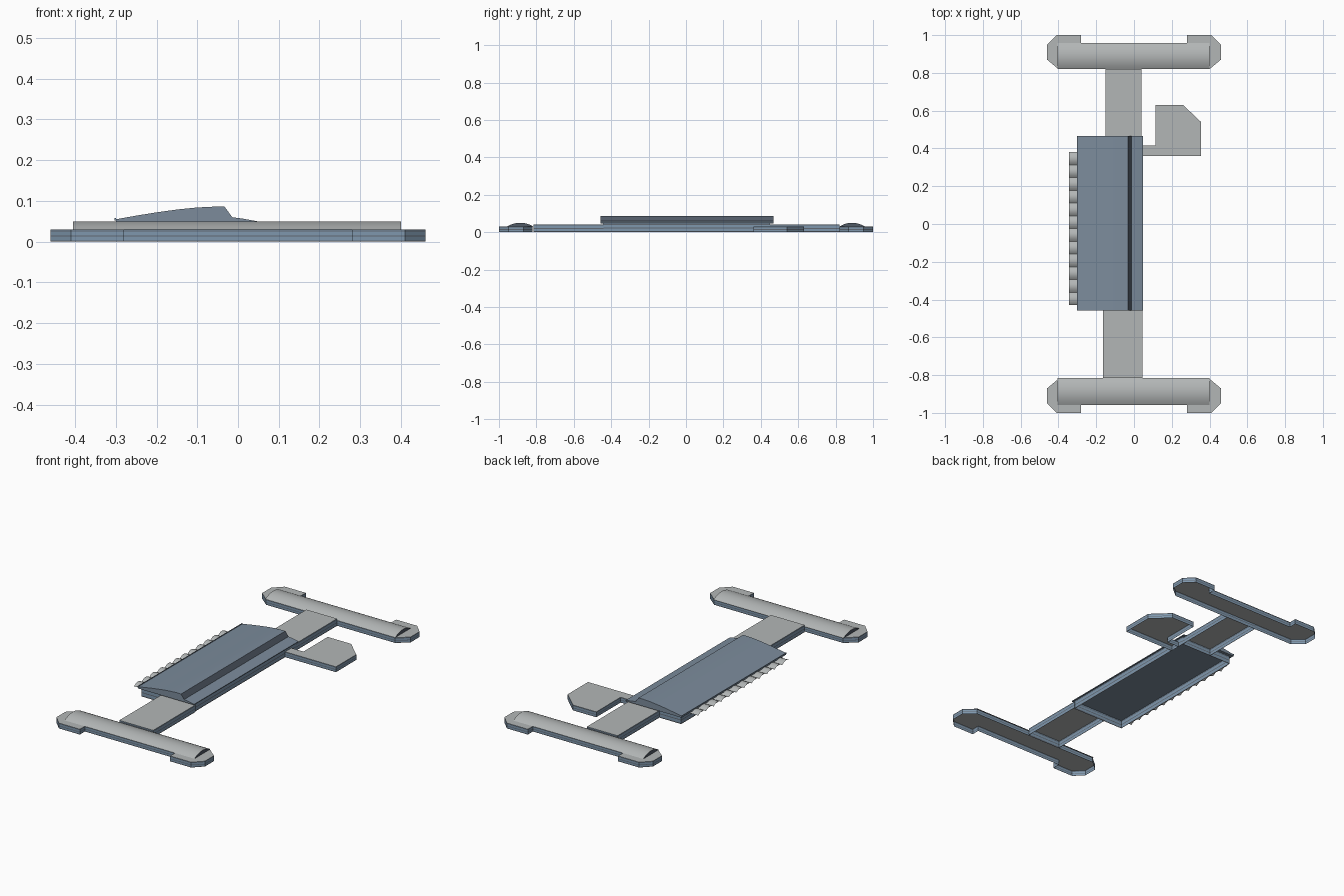
import bpy
import math

if "Cube" in bpy.data.objects:
    bpy.data.objects.remove(bpy.data.objects["Cube"])


def material(name, colour):
    m = bpy.data.materials.new(name)
    m.use_nodes = True
    m.diffuse_color = (*colour, 1)
    m.node_tree.nodes["Principled BSDF"].inputs["Base Color"].default_value = (*colour, 1)
    return m


GREY = material("pale grey roof", (0.45, 0.47, 0.47))
SLATE = material("slate blue roof", (0.20, 0.26, 0.33))
GLASS = material("blue glass", (0.21, 0.31, 0.42))
BAND = material("dark band", (0.12, 0.14, 0.17))
DARK = material("dark window", (0.08, 0.10, 0.13))


def build(name, verts, faces, mats, indices, smooth=False):
    mesh = bpy.data.meshes.new(name)
    mesh.from_pydata(verts, [], faces)
    for m in mats:
        mesh.materials.append(m)
    for poly, i in zip(mesh.polygons, indices):
        poly.material_index = i
    mesh.update()
    ob = bpy.data.objects.new(name, mesh)
    bpy.context.collection.objects.link(ob)
    if smooth:
        bpy.ops.object.select_all(action="DESELECT")
        ob.select_set(True)
        bpy.context.view_layer.objects.active = ob
        bpy.ops.object.shade_smooth_by_angle(angle=math.radians(30))
    return ob


def banded_block(name, outline, height, roof=GREY):
    """Open-bottomed block: counterclockwise outline, striped walls, flat roof."""
    levels = [height * f for f in (0, 0.12, 0.42, 0.52, 0.82, 0.9, 1)]
    n = len(outline)
    verts = [(x, y, z) for z in levels for x, y in outline]
    faces, idx = [], []
    for k in range(len(levels) - 1):
        for i in range(n):
            j = (i + 1) % n
            faces.append((k * n + i, k * n + j, k * n + n + j, k * n + n + i))
            idx.append(1 if k % 2 else 2)
    faces.append(tuple(range((len(levels) - 1) * n, len(levels) * n)))
    idx.append(0)
    return build(name, verts, faces, [roof, GLASS, BAND], idx)


def rectangle(x0, x1, y0, y1):
    return [(x0, y0), (x1, y0), (x1, y1), (x0, y1)]


def vault(name, x0, x1, y0, y1, z, rise, ends=True, steps=12):
    """Barrel roof running along x, optionally with glazed ends."""
    n = steps + 1
    arc = []
    for i in range(n):
        t = 2 * i / steps - 1
        arc.append(((y0 + y1) / 2 + t * (y1 - y0) / 2, z + rise * (1 - t * t)))
    verts = [(x, y, h) for x in (x0, x1) for y, h in arc]
    faces = [(i, n + i, n + i + 1, i + 1) for i in range(steps)]
    idx = [0] * steps
    if ends:
        faces += [tuple(range(n)), tuple(reversed(range(n, 2 * n)))]
        idx += [1, 1]
    return build(name, verts, faces, [GREY, DARK], idx, smooth=True)


# End concourses with barrel roofs, one at the back and one at the front
half = [(0.40, 0.82), (0.46, 0.87), (0.46, 0.95), (0.41, 1.0), (0.28, 1.0), (0.28, 0.955)]
concourse = half + [(-x, y) for x, y in reversed(half)]
banded_block("back_concourse", concourse, 0.03)
banded_block("front_concourse", [(x, -y) for x, y in reversed(concourse)], 0.03)
vault("back_barrel_roof", -0.405, 0.40, 0.82, 0.957, 0.03, 0.02)
vault("front_barrel_roof", -0.405, 0.40, -0.957, -0.815, 0.03, 0.02)

# Connecting wings
banded_block("back_connector", rectangle(-0.15, 0.04, 0.45, 0.82), 0.04)
banded_block("front_connector", rectangle(-0.165, 0.045, -0.815, -0.44), 0.04)

# Side annex with its neck
banded_block("side_annex", [(0.04, 0.36), (0.355, 0.36), (0.355, 0.54), (0.26, 0.63),
                            (0.115, 0.63), (0.115, 0.415), (0.04, 0.415)], 0.03)

# Main hall walls
banded_block("hall_walls", rectangle(-0.285, 0.04, -0.445, 0.45), 0.047, SLATE)

# Main hall roof: long curved sweep, steep window strip, low eave
sweep = [(-0.30, 0.055), (-0.25, 0.064), (-0.20, 0.072), (-0.15, 0.079),
         (-0.10, 0.084), (-0.06, 0.086), (-0.033, 0.086)]
profile = sweep + [(-0.014, 0.060), (0.01, 0.057), (0.048, 0.050), (0.048, 0.046), (-0.30, 0.046)]
n = len(profile)
verts = [(x, y, z) for y in (-0.457, 0.467) for x, z in profile]
faces = [(i, (i + 1) % n, n + (i + 1) % n, n + i) for i in range(n)]
faces += [tuple(reversed(range(n))), tuple(range(n, 2 * n))]
window = len(sweep) - 1
build("hall_roof", verts, faces, [SLATE, DARK],
      [1 if i == window else 0 for i in range(n + 2)], smooth=True)

# Dark trim along the low edge of the roof
banded_block("roof_trim", rectangle(-0.303, -0.299, -0.457, 0.467), 0.006, DARK).location.z = 0.052

# Row of small vaulted canopies along the hall
COUNT, START, PITCH = 12, -0.43, 0.0675
for i in range(COUNT):
    y = START + i * PITCH
    vault(f"canopy_{i + 1}", -0.343, -0.285, y, y + PITCH, 0.036, 0.014, ends=False, steps=8)
